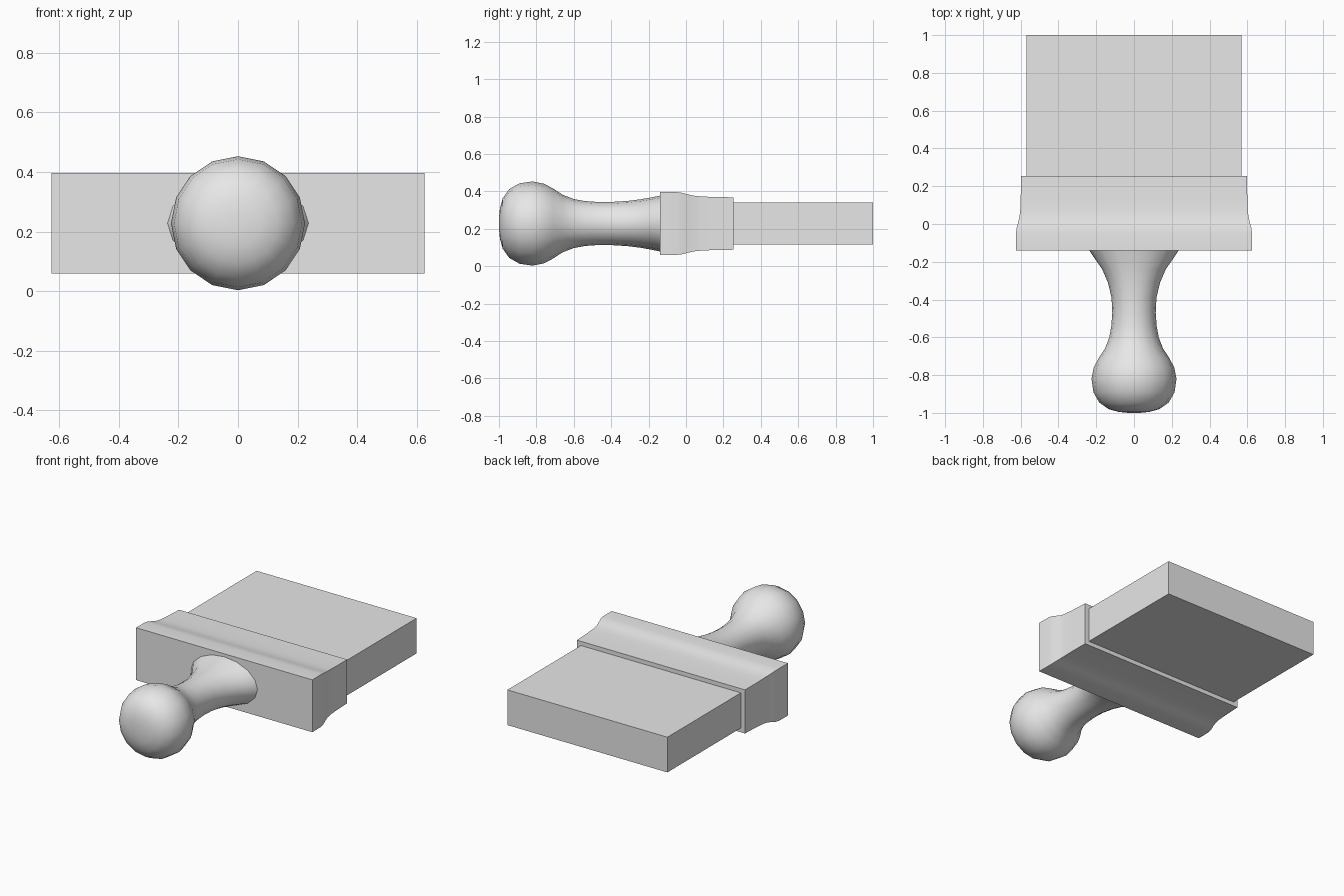
import bpy
import bmesh
from math import sin, cos, pi, radians

cube = bpy.data.objects.get("Cube")
if cube:
    bpy.data.objects.remove(cube, do_unlink=True)

MID_Z = 0.228

grey = bpy.data.materials.new("plain_grey")
grey.use_nodes = True
grey.diffuse_color = (0.8, 0.8, 0.8, 1)
grey.node_tree.nodes["Principled BSDF"].inputs["Base Color"].default_value = (0.8, 0.8, 0.8, 1)

# Unit cross-sections in the x-z plane
circle = [(sin(2 * pi * i / 16), cos(2 * pi * i / 16)) for i in range(16)]
square = [(-1, -1), (1, -1), (1, 1), (-1, 1)]


def loft(name, section, stations, angle):
    """Sweep a section along y through (y, half width, half height) stations."""
    bm = bmesh.new()
    rings = [[bm.verts.new((x * w, y, MID_Z + z * h)) for x, z in section]
             for y, w, h in stations]
    n = len(section)
    for a, b in zip(rings, rings[1:]):
        for i in range(n):
            j = (i + 1) % n
            bm.faces.new((a[i], a[j], b[j], b[i]))
    bm.faces.new(rings[0])
    bm.faces.new(rings[-1])
    bmesh.ops.recalc_face_normals(bm, faces=bm.faces[:])
    mesh = bpy.data.meshes.new(name)
    bm.to_mesh(mesh)
    bm.free()
    mesh.materials.append(grey)
    obj = bpy.data.objects.new(name, mesh)
    bpy.context.collection.objects.link(obj)
    bpy.ops.object.select_all(action="DESELECT")
    obj.select_set(True)
    bpy.context.view_layer.objects.active = obj
    bpy.ops.object.shade_smooth_by_angle(angle=radians(angle))
    return obj


# Handle: round knob, slim neck, and a foot flaring wide into the ferrule
loft("handle", circle, [
    (-1.0, 0.03, 0.03), (-0.995, 0.08, 0.08), (-0.98, 0.135, 0.135),
    (-0.945, 0.184, 0.184), (-0.89, 0.215, 0.215), (-0.82, 0.225, 0.225),
    (-0.76, 0.213, 0.213), (-0.71, 0.187, 0.187), (-0.66, 0.154, 0.154),
    (-0.6, 0.131, 0.131), (-0.54, 0.12, 0.12), (-0.47, 0.115, 0.115),
    (-0.39, 0.119, 0.116), (-0.31, 0.138, 0.121), (-0.24, 0.168, 0.13),
    (-0.19, 0.203, 0.139), (-0.135, 0.24, 0.15)], 50)

# Ferrule: stepped collar with a soft shoulder
loft("ferrule", square, [
    (-0.14, 0.626, 0.168), (-0.05, 0.625, 0.168), (-0.02, 0.621, 0.164),
    (0.01, 0.613, 0.156), (0.04, 0.606, 0.149), (0.08, 0.602, 0.145),
    (0.14, 0.6, 0.142), (0.255, 0.597, 0.14)], 40)

# Bristle block
loft("bristles", square, [(0.24, 0.568, 0.113), (1.0, 0.568, 0.113)], 30)
